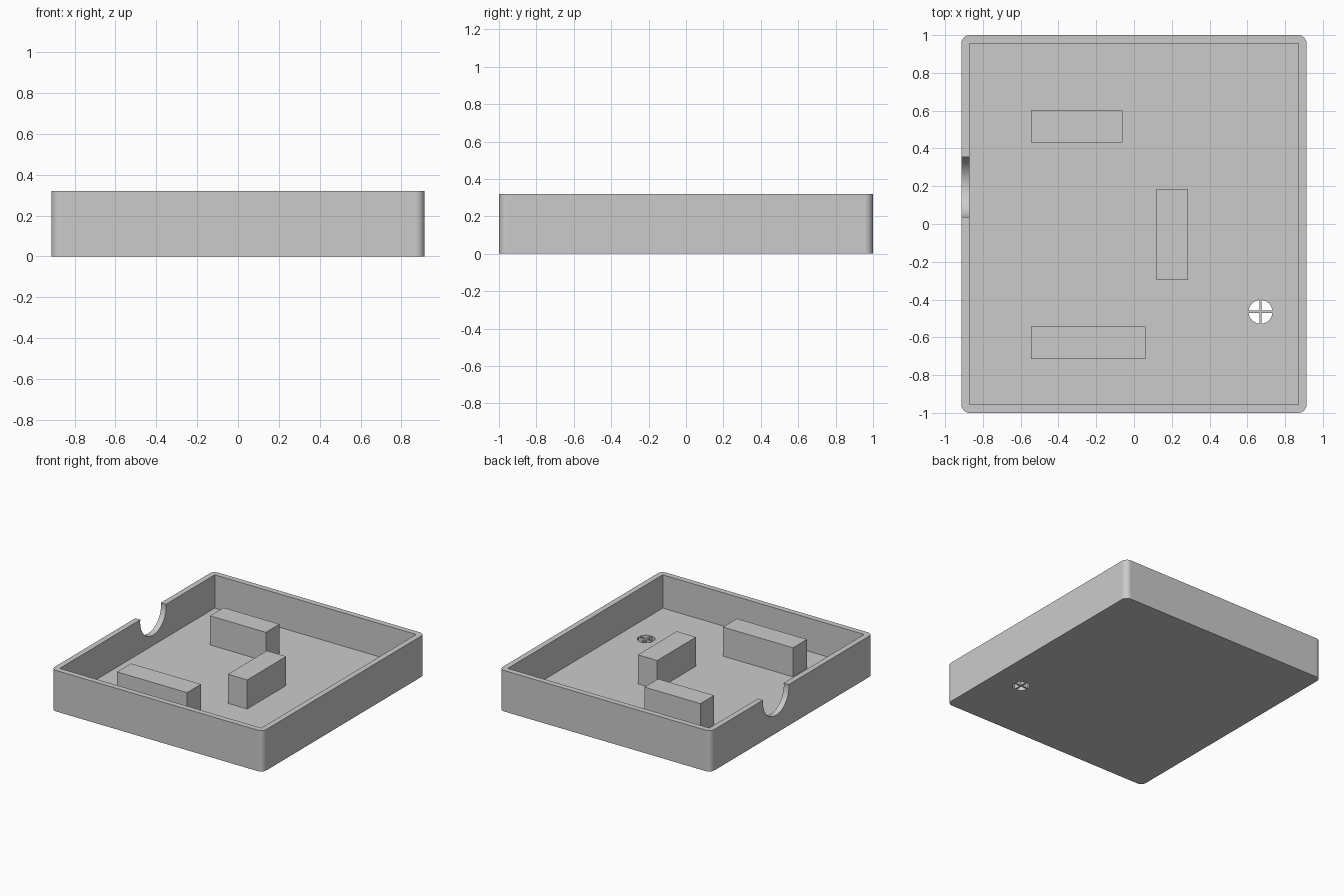
import bpy
import bmesh
from math import pi, radians
from mathutils import Matrix, Vector

cube = bpy.data.objects.get("Cube")
if cube:
    bpy.data.objects.remove(cube, do_unlink=True)

HALF_X, HALF_Y, HEIGHT = 0.914, 1.0, 0.32
WALL, FLOOR, RADIUS = 0.044, 0.06, 0.045
BLOCK_TOP = 0.287
VENT_X, VENT_Y, VENT_R, BAR = 0.67, -0.465, 0.063, 0.012

grey = bpy.data.materials.new("light grey plastic")
grey.use_nodes = True
colour = (0.6, 0.6, 0.6, 1)
grey.diffuse_color = colour
grey.node_tree.nodes["Principled BSDF"].inputs["Base Color"].default_value = colour


def add_object(name, bm):
    mesh = bpy.data.meshes.new(name)
    bm.to_mesh(mesh)
    bm.free()
    mesh.materials.append(grey)
    obj = bpy.data.objects.new(name, mesh)
    bpy.context.collection.objects.link(obj)
    return obj


def box(name, low, high, corner=0):
    """Box between two opposite corners, with optional rounded upright edges."""
    low, high = Vector(low), Vector(high)
    bm = bmesh.new()
    bmesh.ops.create_cube(bm, size=1, matrix=Matrix.Translation((low + high) / 2)
                          @ Matrix.Diagonal((*(high - low), 1)))
    if corner:
        upright = [e for e in bm.edges
                   if abs(e.verts[0].co.z - e.verts[1].co.z) > 0.01]
        bmesh.ops.bevel(bm, geom=upright, offset=corner, segments=12,
                        profile=0.5, affect='EDGES')
    return add_object(name, bm)


def cylinder(name, centre, radius, depth, turn=Matrix()):
    bm = bmesh.new()
    bmesh.ops.create_cone(bm, cap_ends=True, segments=64, radius1=radius,
                          radius2=radius, depth=depth,
                          matrix=Matrix.Translation(centre) @ turn)
    return add_object(name, bm)


def select_only(obj):
    bpy.ops.object.select_all(action='DESELECT')
    obj.select_set(True)
    bpy.context.view_layer.objects.active = obj


def cut(target, cutter):
    """Subtract the cutter from the target, then discard it."""
    cutter.hide_render = True
    mod = target.modifiers.new("cut", 'BOOLEAN')
    mod.operation, mod.solver, mod.object = 'DIFFERENCE', 'EXACT', cutter
    select_only(target)
    bpy.ops.object.modifier_apply(modifier=mod.name)
    bpy.data.objects.remove(cutter, do_unlink=True)


# Open tray with rounded outer corners and square inner ones
tray = box("tray", (-HALF_X, -HALF_Y, 0), (HALF_X, HALF_Y, HEIGHT), RADIUS)
cut(tray, box("cavity_cutter", (WALL - HALF_X, WALL - HALF_Y, FLOOR),
              (HALF_X - WALL, HALF_Y - WALL, HEIGHT + 0.2)))

# Round cable notch in the right wall
cut(tray, cylinder("notch_cutter", (-HALF_X, 0.196, 0.3), 0.16, 0.2,
                   Matrix.Rotation(pi / 2, 4, 'Y')))

# Round vent through the floor
cut(tray, cylinder("vent_cutter", (VENT_X, VENT_Y, FLOOR / 2), VENT_R, 0.2))

select_only(tray)
bpy.ops.object.shade_smooth_by_angle(angle=radians(30))
normals = tray.modifiers.new("flat wall normals", 'WEIGHTED_NORMAL')
normals.keep_sharp = True

# Crossed bars over the vent
for name, hx, hy in (("vent_bar_across", VENT_R, BAR / 2),
                     ("vent_bar_along", BAR / 2, VENT_R)):
    box(name, (VENT_X - hx, VENT_Y - hy, 0), (VENT_X + hx, VENT_Y + hy, FLOOR))

# Support blocks standing on the floor
for name, x0, x1, y0, y1 in (("back_block", -0.545, -0.062, 0.432, 0.6),
                             ("middle_block", 0.12, 0.287, -0.296, 0.184),
                             ("front_block", -0.545, 0.06, -0.714, -0.542)):
    box(name, (x0, y0, FLOOR), (x1, y1, BLOCK_TOP))
